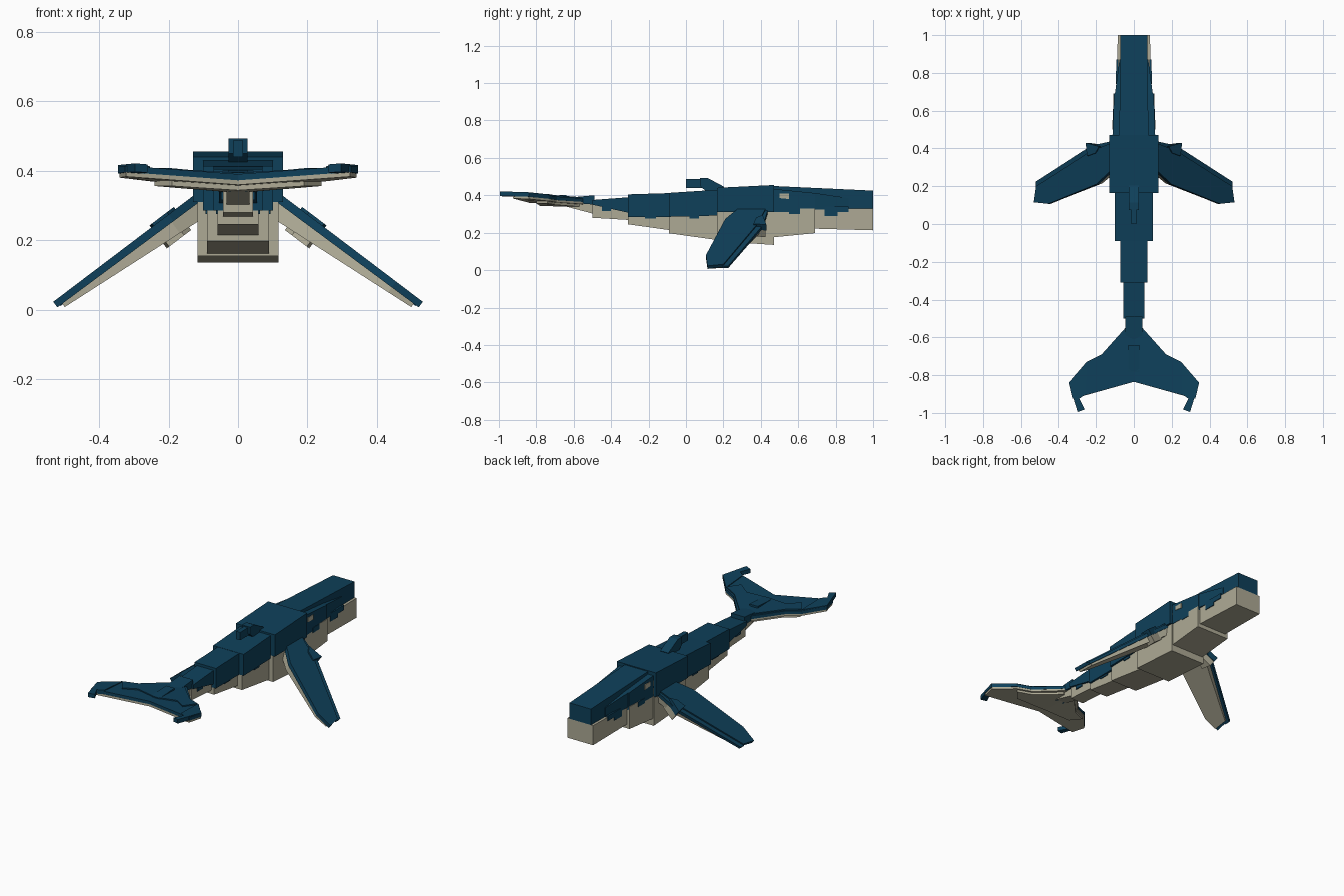
import bpy, bmesh
from mathutils import Vector

if "Cube" in bpy.data.objects:
    bpy.data.objects.remove(bpy.data.objects["Cube"])


def material(name, rgb):
    m = bpy.data.materials.new(name)
    m.diffuse_color = (*rgb, 1)
    m.use_nodes = True
    m.node_tree.nodes["Principled BSDF"].inputs["Base Color"].default_value = m.diffuse_color
    return m


BLUE = material("deep_blue", (0.0045, 0.051, 0.102))
BEIGE = material("belly_beige", (0.42, 0.40, 0.30))


def loft(name, ring_a, ring_b, mat):
    """Solid between two matching rings of points."""
    bm = bmesh.new()
    a = [bm.verts.new(p) for p in ring_a]
    b = [bm.verts.new(p) for p in ring_b]
    n = len(a)
    bm.faces.new(a)
    bm.faces.new(b[::-1])
    for i in range(n):
        j = (i + 1) % n
        bm.faces.new((a[j], a[i], b[i], b[j]))
    bmesh.ops.recalc_face_normals(bm, faces=bm.faces)
    me = bpy.data.meshes.new(name)
    bm.to_mesh(me)
    bm.free()
    me.materials.append(mat)
    ob = bpy.data.objects.new(name, me)
    bpy.context.collection.objects.link(ob)
    return ob


def block(name, y, w, top, bottom, mat, x=0):
    """Tapered box: every argument is a (rear-of-body, head-end) pair along y."""
    rings = [[(x - w[k], y[k], bottom[k]), (x + w[k], y[k], bottom[k]),
              (x + w[k], y[k], top[k]), (x - w[k], y[k], top[k])] for k in (0, 1)]
    return loft(name, rings[0], rings[1], mat)


def mirrored(name, ring_a, ring_b, mat):
    for side, s in (("right", 1), ("left", -1)):
        loft(f"{side}_{name}", [(s * p[0], p[1], p[2]) for p in ring_a],
             [(s * p[0], p[1], p[2]) for p in ring_b], mat)


# Body segments: name, y range, half width, top, colour split, bottom
segments = [
    ("tail_root", (-.66, -.49), .045, (.385, .40), (.365, .35), (.345, .30)),
    ("tail_stem", (-.50, -.30), .055, (.375, .39), (.35, .305), (.28, .268)),
    ("rear_body", (-.31, -.08), .071, (.405, .412), (.285, .285), (.245, .213)),
    ("mid_body", (-.09, .175), .101, (.413, .43), (.285, .292), (.197, .16)),
    ("chest", (.165, .47), .129, (.44, .455), (.31, .31), (.155, .135)),
]
for name, y, w, top, split, bottom in segments:
    block(name + "_back", y, (w, w), top, split, BLUE)
    lw = w - .012
    inner = [t - .03 for t in top]
    block(name + "_belly", y, (lw, lw), [max(a, b + .01) for a, b in zip(split, bottom)],
          bottom, BEIGE) if name != "chest" else block(
        name + "_belly", y, (.116, .116), inner, bottom, BEIGE)

# Head: top ridge, tapered cheeks and jaw
block("head_ridge", (.46, 1), (.077, .071), (.45, .425), (.32, .33), BLUE)
block("cheeks_rear", (.46, .69), (.113, .105), (.435, .412), (.31, .31), BLUE)
block("cheeks_front", (.69, .87), (.10, .076), (.412, .385), (.325, .32), BLUE)
block("jaw_rear", (.46, .69), (.109, .109), (.33, .33), (.175, .198), BEIGE)
block("jaw_front", (.68, 1), (.092, .085), (.33, .33), (.222, .213), BEIGE)

# Ragged lower edge of the blue skin, and pale eye patches
for s in (-1, 1):
    for i, (y0, y1, x, z0, z1) in enumerate([
            (.74, .81, .089, .29, .34), (.81, .87, .088, .31, .34),
            (.55, .61, .107, .30, .33), (.02, .07, .089, .275, .30),
            (-.22, -.16, .059, .275, .30), (-.45, -.40, .044, .315, .35)]):
        block(f"skin_patch_{i}", (y0, y1), (.005, .005), (z1, z1), (z0, z0), BLUE, s * x)
    block("eye_patch", (.50, .55), (.004, .004), (.41, .41), (.385, .38), BEIGE, s * .1105)

# Dorsal fin: wide base and narrow tip
for name, w, prof in [
        ("dorsal_base", .027, [(.075, .493), (.115, .493), (.205, .445), (.19, .41), (.12, .41), (.075, .45)]),
        ("dorsal_tip", .014, [(0, .487), (.10, .487), (.10, .44), (0, .44)])]:
    loft(name, [(-w, y, z) for y, z in prof], [(w, y, z) for y, z in prof], BLUE)


# Pectoral fins: slabs on a sloping plane, thickness measured along its normal
def fin_slab(name, outline, d_top, d_root, d_tip, mat):
    def at(x, y, d):
        return Vector((x, y, .327 - .757 * (x - .13))) - d * Vector((.6, 0, .8))
    top = [at(x, y, d_top) for x, y in outline]
    low = [at(x, y, d_root + (d_tip - d_root) * min(1, max(0, (x - .13) / .4))) for x, y in outline]
    mirrored(name, top, low, mat)


fin_slab("fin_top", [(.115, .43), (.23, .385), (.52, .20), (.532, .115),
                     (.455, .107), (.20, .21), (.125, .28)], 0, .025, .02, BLUE)
fin_slab("fin_leading_edge", [(.115, .44), (.23, .415), (.525, .225), (.525, .19),
                              (.23, .37), (.115, .42)], .008, .03, .022, BLUE)
fin_slab("fin_underside", [(.12, .435), (.23, .40), (.51, .215), (.518, .12),
                           (.455, .112), (.205, .215), (.13, .28)], .018, .07, .031, BEIGE)
fin_slab("fin_knuckle", [(.18, .41), (.25, .43), (.243, .36), (.20, .375)], -.008, .03, .03, BLUE)
fin_slab("fin_knuckle_underside", [(.18, .41), (.25, .425), (.243, .36), (.20, .375)],
         .03, .075, .075, BEIGE)


# Tail fluke: plates rising outward and toward the trailing edge
def fluke(name, outline, z_top, z_low, mat):
    def lift(x, y):
        return .06 * x + .05 * max(0, -.65 - y)
    mirrored(name, [(x, y, z_top + lift(x, y)) for x, y in outline],
             [(x, y, z_low + lift(x, y)) for x, y in outline], mat)


blade = [(0, -.55), (.045, -.55), (.17, -.69), (.25, -.73), (.345, -.84),
         (.325, -.925), (.18, -.885), (0, -.835)]
fluke("fluke_top", blade, .381, .362, BLUE)
fluke("fluke_underside", [(x * .99, y) for x, y in blade], .363, .35, BEIGE)
fluke("fluke_inner_top", [(0, -.57), (.045, -.57), (.17, -.70), (.25, -.74),
                          (.20, -.81), (.13, -.76), (0, -.78)], .388, .37, BLUE)
fluke("fluke_inner_underside", [(0, -.57), (.04, -.57), (.16, -.70), (.24, -.74),
                                (.19, -.80), (0, -.78)], .352, .337, BEIGE)
fluke("fluke_tip", [(.25, -.735), (.345, -.84), (.297, -.995), (.26, -.982),
                    (.288, -.925), (.255, -.90)], .386, .362, BLUE)
block("tail_spine", (-.78, -.64), (.028, .028), (.395, .402), (.35, .34), BLUE)
